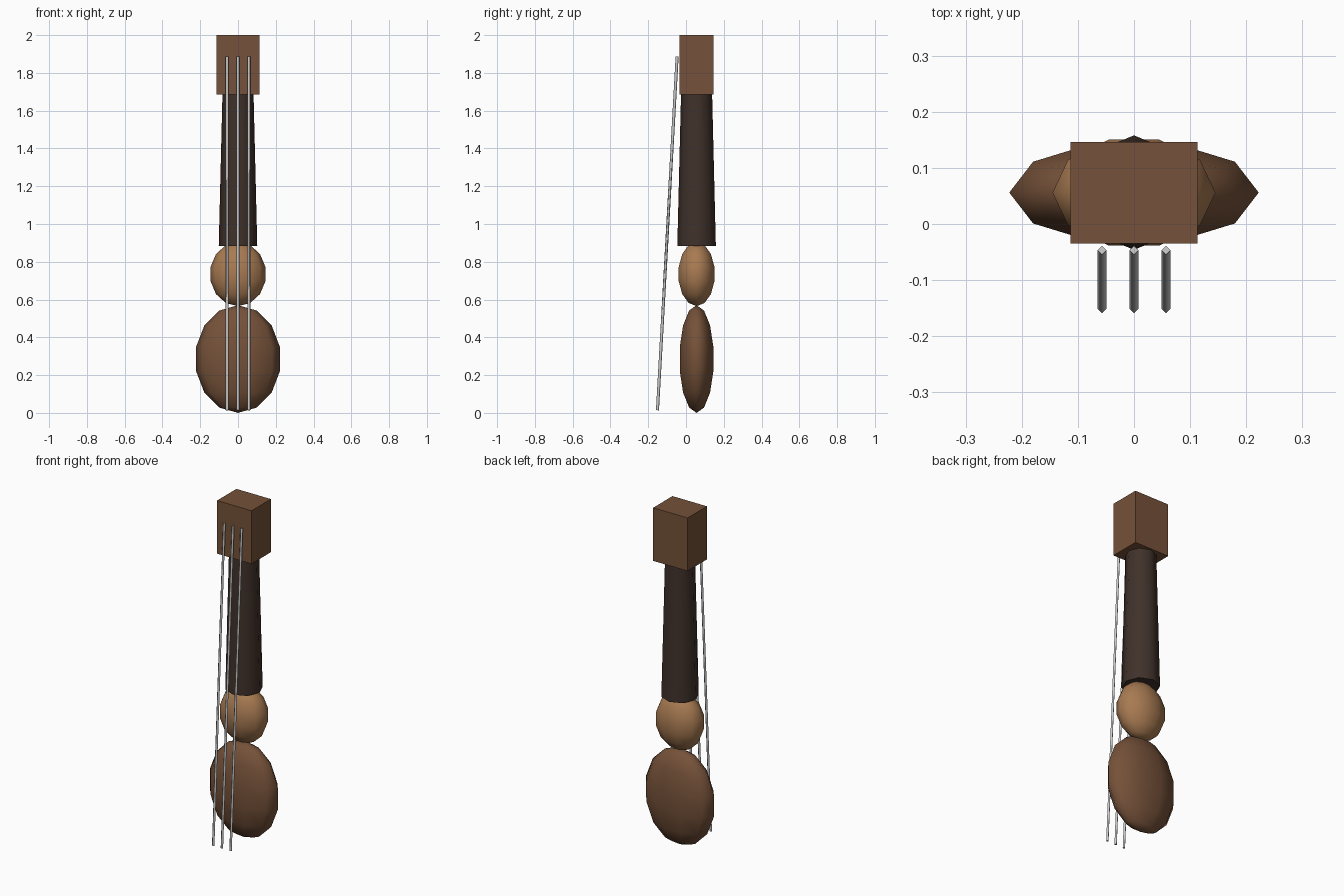
import bpy, math
from mathutils import Vector, Matrix

if "Cube" in bpy.data.objects:
    bpy.data.objects.remove(bpy.data.objects["Cube"])

CY = 0.056  # depth of the instrument's centre line


def colour(name, rgb):
    m = bpy.data.materials.new(name)
    m.diffuse_color = (*rgb, 1)
    m.use_nodes = True
    m.node_tree.nodes["Principled BSDF"].inputs["Base Color"].default_value = m.diffuse_color
    return m


def finish(name, mat):
    o = bpy.context.object
    o.name = name
    o.data.materials.append(mat)
    return o


def bowl(name, z, radii, mat):
    # flattened ball with a corner on each side
    bpy.ops.mesh.primitive_uv_sphere_add(segments=10, ring_count=7, radius=1)
    o = finish(name, mat)
    o.data.transform(Matrix.Translation((0, CY, z)) @ Matrix.Diagonal((*radii, 1))
                     @ Matrix.Rotation(math.radians(90), 4, 'Z'))
    bpy.ops.object.shade_smooth()


def rod(name, start, end, r1, r2, sides, mat, smooth):
    # straight tapered prism with a corner facing front
    a, b = Vector(start), Vector(end)
    bpy.ops.mesh.primitive_cone_add(vertices=sides, radius1=r1, radius2=r2, depth=(b - a).length)
    o = finish(name, mat)
    tilt = Vector((0, 0, 1)).rotation_difference(b - a).to_matrix().to_4x4()
    o.data.transform(Matrix.Translation((a + b) / 2) @ tilt)
    # smooth sides, flat end caps
    for p in o.data.polygons:
        p.use_smooth = abs(p.normal.z) < 0.9


brown = colour("brown_wood", (0.178, 0.083, 0.041))
tan = colour("tan_wood", (0.39, 0.195, 0.084))
dark = colour("dark_wood", (0.051, 0.031, 0.023))
steel = colour("steel", (0.62, 0.63, 0.61))

# Two-part body
bowl("lower_body", 0.285, (0.228, 0.096, 0.285), brown)
bowl("upper_body", 0.735, (0.149, 0.102, 0.17), tan)

# Neck
rod("neck", (0, CY, 0.883), (0, CY, 1.70), 0.102, 0.082, 8, dark, True)

# Headstock
bpy.ops.mesh.primitive_cube_add(size=1)
head = finish("headstock", brown)
head.data.transform(Matrix.Translation((0, CY, 1.8425)) @ Matrix.Diagonal((0.226, 0.181, 0.315, 1)))

# Strings
for i, x in enumerate((-0.057, 0, 0.057)):
    rod(f"string_{i + 1}", (x, -0.151, 0.014), (x, -0.047, 1.886), 0.008, 0.008, 4, steel, True)
